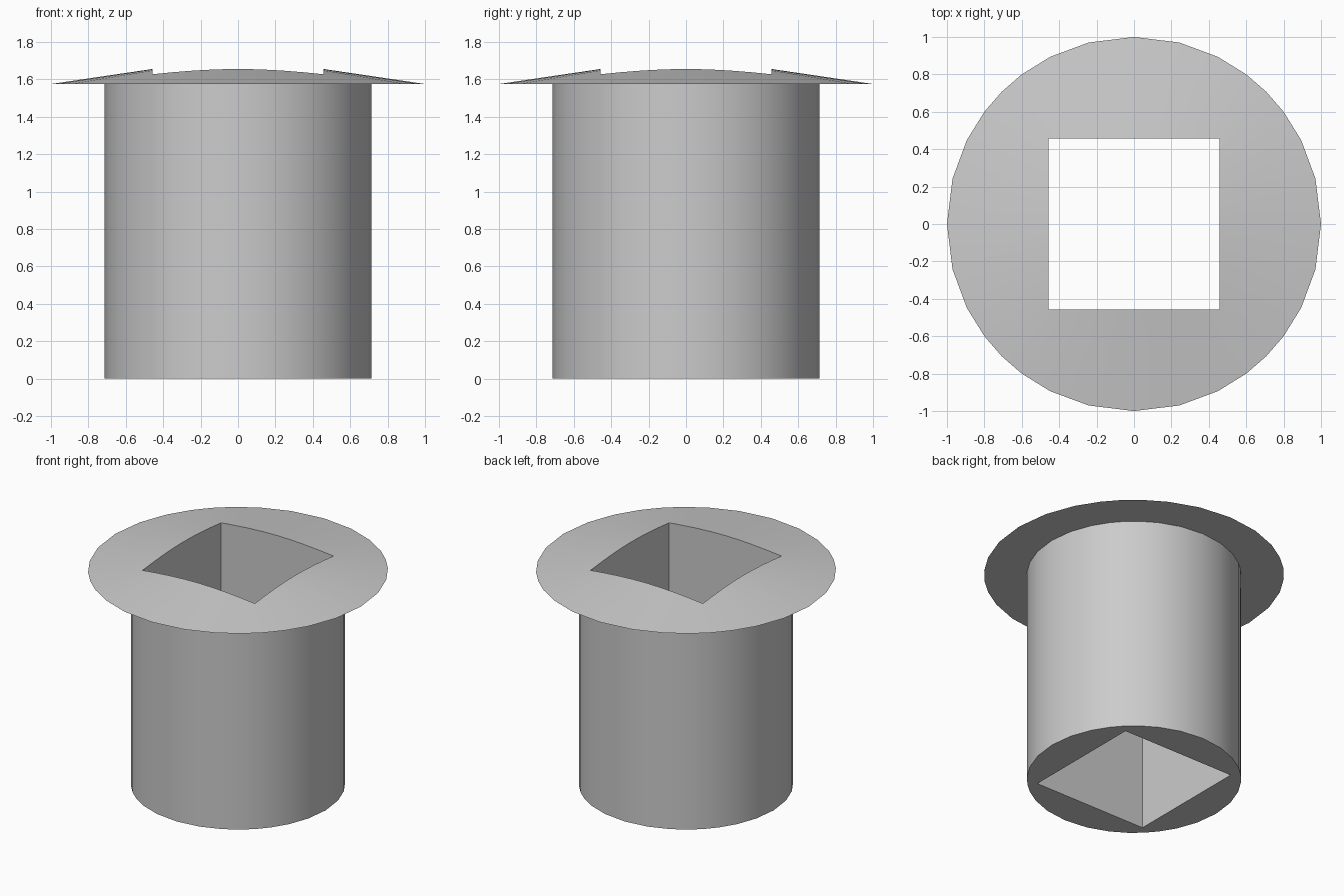
import bpy
import bmesh
from math import hypot

cube = bpy.data.objects.get("Cube")
if cube:
    bpy.data.objects.remove(cube, do_unlink=True)

HOLE = 0.457       # half width of the square opening
SLEEVE = 0.714     # sleeve radius
BASE = 1.575       # height of the flange underside
SLOPE = 0.148      # rise of the flange towards the middle
STEPS = 8          # segments along each side of the square

grey = bpy.data.materials.new("light_grey")
grey.use_nodes = True
grey.diffuse_color = (0.6, 0.6, 0.6, 1)
grey.node_tree.nodes["Principled BSDF"].inputs["Base Color"].default_value = (0.6, 0.6, 0.6, 1)

# Unit square outline, counter-clockwise, evenly divided
side = [-1 + 2 * i / STEPS for i in range(STEPS)]
outline = ([(1, t) for t in side] + [(-t, 1) for t in side]
           + [(-1, -t) for t in side] + [(t, -1) for t in side])


def circle(radius, z):
    return [(radius * x / hypot(x, y), radius * y / hypot(x, y), z) for x, y in outline]


def square(height):
    return [(HOLE * x, HOLE * y, height(HOLE * hypot(x, y))) for x, y in outline]


def cone_height(r):
    return BASE + SLOPE * (1 - r)


def loft(name, rings):
    """Join successive rings of equal length with quads."""
    bm = bmesh.new()
    loops = [[bm.verts.new(p) for p in ring] for ring in rings]
    n = len(outline)
    for a, b in zip(loops, loops[1:]):
        for i in range(n):
            j = (i + 1) % n
            bm.faces.new((a[i], b[i], b[j], a[j]))
    mesh = bpy.data.meshes.new(name)
    bm.to_mesh(mesh)
    bm.free()
    mesh.materials.append(grey)
    obj = bpy.data.objects.new(name, mesh)
    bpy.context.collection.objects.link(obj)
    bpy.ops.object.select_all(action="DESELECT")
    obj.select_set(True)
    bpy.context.view_layer.objects.active = obj
    bpy.ops.object.shade_smooth_by_angle()
    return obj


# Shallow conical flange with a flat underside
loft("flange", [square(cone_height), circle(1, BASE), circle(SLEEVE, BASE)])

# Round sleeve with a square bore running up to the flange
loft("sleeve", [circle(SLEEVE, BASE), circle(SLEEVE, 0),
                square(lambda r: 0), square(cone_height)])
